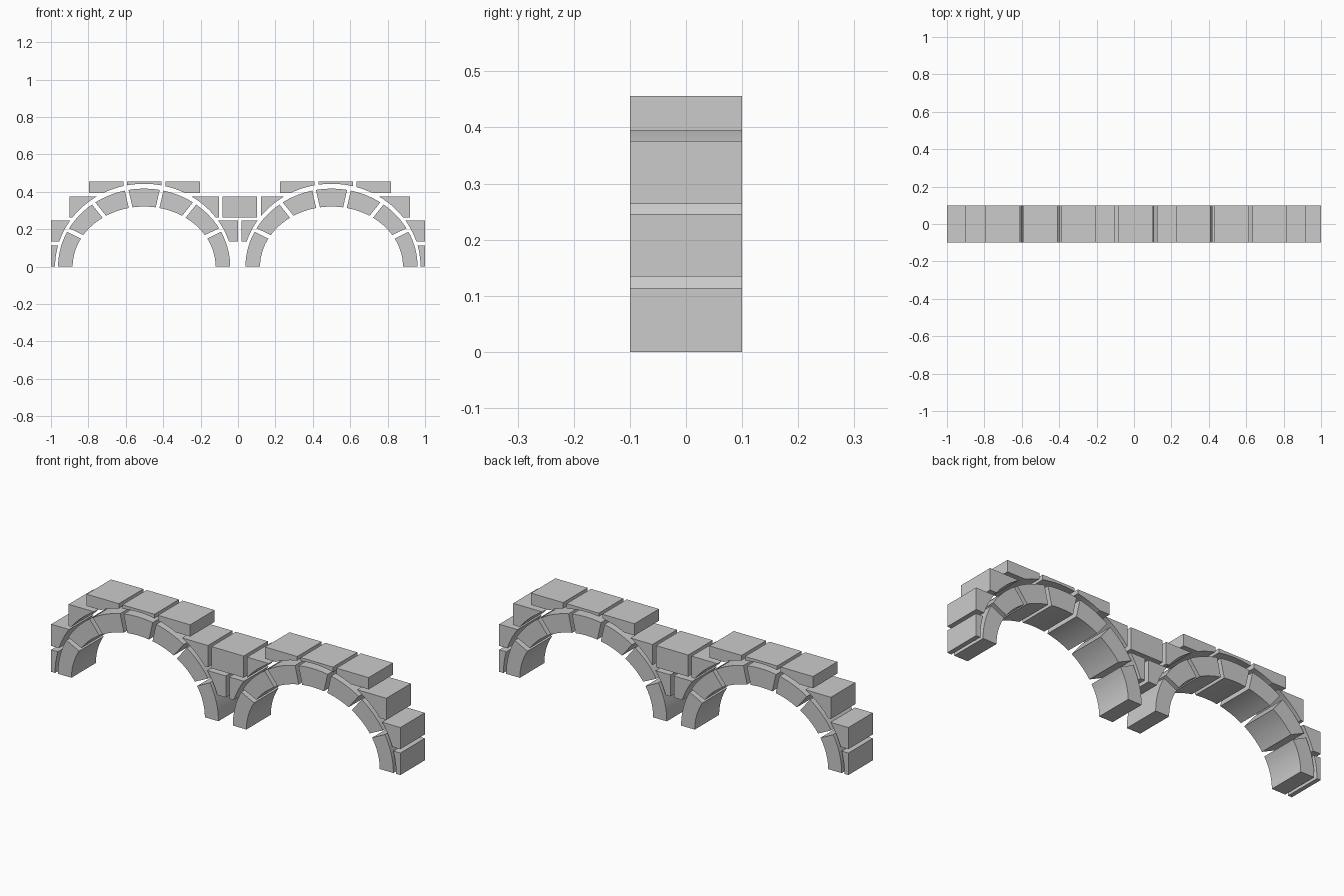
import bpy, bmesh
from math import sin, cos, pi, radians, hypot

DEPTH = 0.1            # half depth of the wall
GAP = 0.02             # mortar gap
CENTRES = (-0.502, 0.5)
INNER, OUTER, SPANDREL = (0.382, 0.321), (0.46, 0.417), (0.476, 0.443)

if "Cube" in bpy.data.objects:
    bpy.data.objects.remove(bpy.data.objects["Cube"], do_unlink=True)

stone = bpy.data.materials.new("grey_stone")
stone.use_nodes = True
GREY = (0.6, 0.6, 0.6, 1)
stone.diffuse_color = GREY
stone.node_tree.nodes["Principled BSDF"].inputs["Base Color"].default_value = GREY


def extrude_profile(name, points, depth=DEPTH):
    """Solid made by extruding an (x, z) outline along y."""
    bm = bmesh.new()
    face = bm.faces.new([bm.verts.new((x, -depth, z)) for x, z in points])
    new = bmesh.ops.extrude_face_region(bm, geom=[face])["geom"]
    verts = [v for v in new if isinstance(v, bmesh.types.BMVert)]
    bmesh.ops.translate(bm, verts=verts, vec=(0, 2 * depth, 0))
    bmesh.ops.recalc_face_normals(bm, faces=bm.faces)
    mesh = bpy.data.meshes.new(name)
    bm.to_mesh(mesh)
    bm.free()
    mesh.materials.append(stone)
    obj = bpy.data.objects.new(name, mesh)
    bpy.context.collection.objects.link(obj)
    return obj


def activate(obj):
    bpy.ops.object.select_all(action='DESELECT')
    obj.select_set(True)
    bpy.context.view_layer.objects.active = obj


def smooth(obj):
    activate(obj)
    bpy.ops.object.shade_smooth_by_angle(angle=radians(25))


def ellipse_point(axes, angle):
    """Point of an ellipse at a true polar angle."""
    r = 1 / hypot(cos(angle) / axes[0], sin(angle) / axes[1])
    return r * cos(angle), r * sin(angle)


def arch_edge(cx, axes, start, end, steps=10):
    """Curved edge of one arch stone, pulled back by half a gap at each joint."""
    trim = GAP / 2 / axes[1]
    a = start + (trim if start > 0.01 else 0)
    b = end - (trim if end < pi - 0.01 else 0)
    pts = [ellipse_point(axes, a + (b - a) * i / steps) for i in range(steps + 1)]
    return [(cx + x, max(z, 0)) for x, z in pts]


# Arch rings: seven wedge stones each
STONES = 7
for side, cx in zip(("right", "left"), CENTRES):
    for i in range(STONES):
        a, b = pi * i / STONES, pi * (i + 1) / STONES
        outline = arch_edge(cx, OUTER, a, b) + arch_edge(cx, INNER, a, b)[::-1]
        smooth(extrude_profile(f"{side}_arch_stone_{i + 1}", outline))

# Elliptical cutters that hollow the wall around the arches
cutters = []
for cx in CENTRES:
    ring = [ellipse_point(SPANDREL, 2 * pi * i / 128) for i in range(128)]
    cutter = extrude_profile("arch_cutter", [(cx + x, z) for x, z in ring], 2 * DEPTH)
    cutter.hide_render = True
    cutters.append(cutter)


def inside(x, z):
    return any(hypot((x - cx) / SPANDREL[0], z / SPANDREL[1]) < 1 for cx in CENTRES)


# Wall courses in running bond: bottom, top, first brick, wall extents
PITCH = 0.2044
COURSES = [
    (0.0, 0.114, -1.104, -1.0, 1.0),
    (0.134, 0.246, -1.002, -1.0, 1.0),
    (0.264, 0.376, -0.9, -0.91, 0.93),
    (0.395, 0.456, -0.797, -0.81, 0.83),
]
for row, (z0, z1, first, left, right) in enumerate(COURSES):
    for k in range(11):
        x0 = max(first + k * PITCH, left)
        x1 = min(first + (k + 1) * PITCH - GAP, right)
        # The top course is open above the middle pier
        if x1 - x0 < 0.03 or (row == 3 and abs(x0 + x1) < 0.4):
            continue
        box = [(x0, z0), (x1, z0), (x1, z1), (x0, z1)]
        if all(inside(x, z) for x, z in box):
            continue
        brick = extrude_profile(f"course_{row + 1}_brick_{k + 1}", box)
        activate(brick)
        for cutter in cutters:
            mod = brick.modifiers.new("arch_cut", 'BOOLEAN')
            mod.operation, mod.solver, mod.object = 'DIFFERENCE', 'EXACT', cutter
            bpy.ops.object.modifier_apply(modifier=mod.name)
        smooth(brick)

for cutter in cutters:
    bpy.data.objects.remove(cutter, do_unlink=True)
